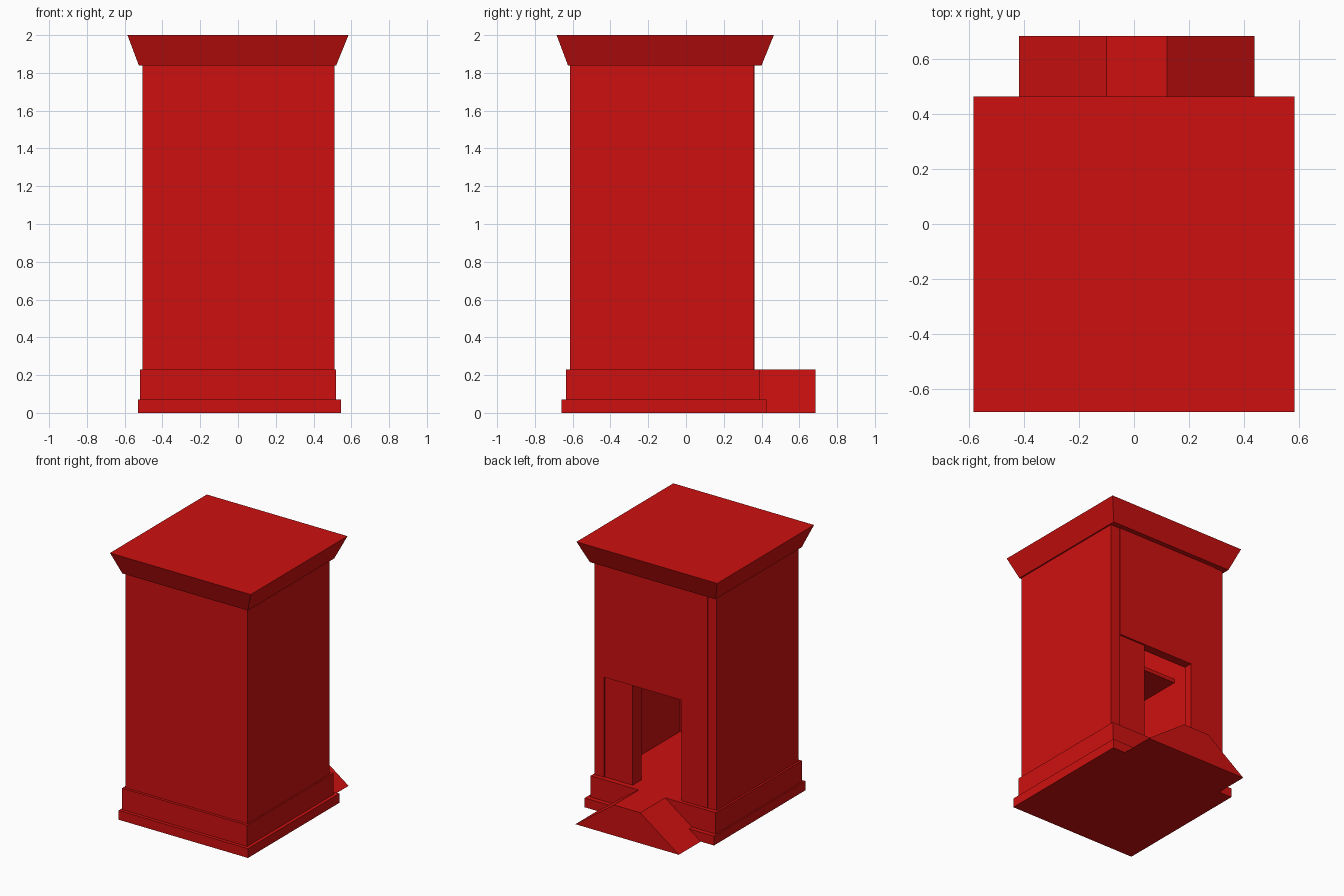
import bpy
import bmesh

# Remove the default cube only
cube = bpy.data.objects.get("Cube")
if cube:
    bpy.data.objects.remove(cube, do_unlink=True)

# Single red colour
red = bpy.data.materials.new("red")
red.use_nodes = True
RED = (0.62, 0.005, 0.005, 1)
red.diffuse_color = RED
red.node_tree.nodes["Principled BSDF"].inputs["Base Color"].default_value = RED


def frustum(name, low, high, z0, z1):
    """Solid between two rectangles, each (x0, x1, y0, y1)."""
    bm = bmesh.new()
    rings = []
    for (x0, x1, y0, y1), z in ((low, z0), (high, z1)):
        corners = ((x0, y0), (x1, y0), (x1, y1), (x0, y1))
        rings.append([bm.verts.new((x, y, z)) for x, y in corners])
    bottom, top = rings
    bm.faces.new(bottom[::-1])
    bm.faces.new(top)
    for i in range(4):
        j = (i + 1) % 4
        bm.faces.new((bottom[i], bottom[j], top[j], top[i]))
    mesh = bpy.data.meshes.new(name)
    bm.to_mesh(mesh)
    bm.free()
    mesh.materials.append(red)
    obj = bpy.data.objects.new(name, mesh)
    bpy.context.collection.objects.link(obj)
    return obj


def box(name, x0, x1, y0, y1, z0, z1):
    rect = (x0, x1, y0, y1)
    return frustum(name, rect, rect, z0, z1)


FLOOR, DOOR_TOP, WALL_TOP = 0.23, 0.985, 1.84

# Stepped base, whose top is the inside floor
box("lower_plinth", -0.53, 0.545, -0.66, 0.425, 0, 0.07)
box("upper_plinth", -0.52, 0.52, -0.635, 0.39, 0.07, FLOOR)

# Hollow tower walls
box("left_wall", 0.43, 0.51, -0.615, 0.357, FLOOR, WALL_TOP)
box("right_wall", -0.505, -0.435, -0.615, 0.357, FLOOR, WALL_TOP)
box("front_wall", -0.435, 0.43, -0.615, -0.545, FLOOR, WALL_TOP)

# Back wall around the doorway
box("door_lintel", -0.435, 0.43, 0.295, 0.363, DOOR_TOP, WALL_TOP)
box("right_door_panel", -0.435, -0.215, 0.295, 0.363, FLOOR, DOOR_TOP)
box("left_door_panel", 0.198, 0.43, 0.245, 0.35, FLOOR, DOOR_TOP)

# Inner shelf floor seen through the doorway
box("inner_shelf", -0.435, 0.43, -0.545, -0.08, 1.11, 1.14)

# Flared flat roof
frustum("roof_cap", (-0.525, 0.52, -0.625, 0.4), (-0.585, 0.585, -0.685, 0.465),
        WALL_TOP, 2)

# Doorstep with sloping sides
frustum("doorstep_ramp", (-0.42, 0.44, 0.385, 0.685), (-0.1, 0.12, 0.385, 0.685),
        0, FLOOR)
